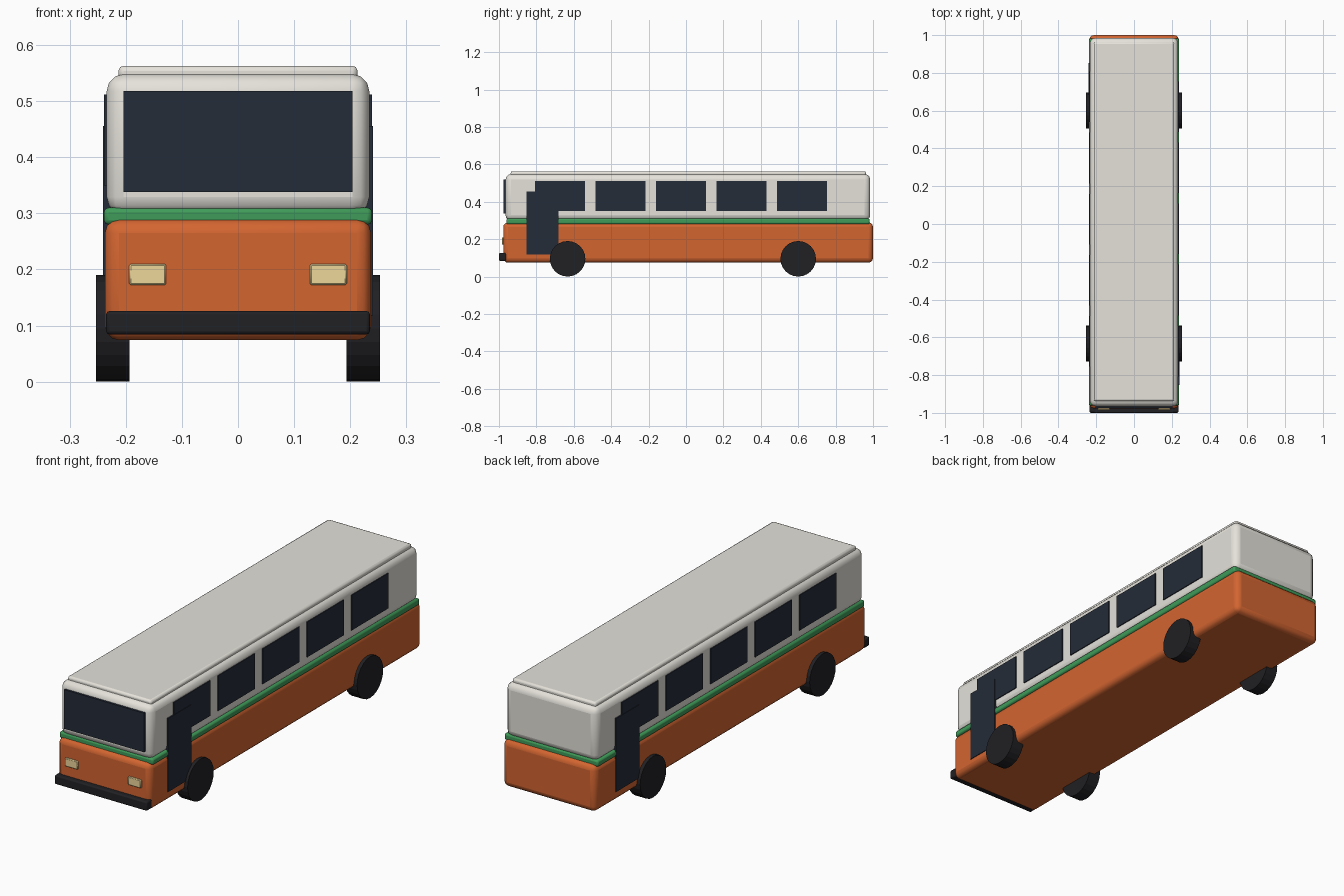
import bpy, math

if "Cube" in bpy.data.objects:
    bpy.data.objects.remove(bpy.data.objects["Cube"])

def material(name, rgb):
    m = bpy.data.materials.new(name)
    m.diffuse_color = (*rgb, 1)
    m.use_nodes = True
    m.node_tree.nodes["Principled BSDF"].inputs["Base Color"].default_value = m.diffuse_color
    return m

ORANGE = material("orange", (0.65, 0.13, 0.03))
CREAM = material("cream", (0.78, 0.76, 0.70))
GREEN = material("green", (0.05, 0.33, 0.10))
GLASS = material("glass", (0.018, 0.025, 0.04))
BLACK = material("black", (0.015, 0.015, 0.018))
LAMP = material("lamp", (0.85, 0.68, 0.33))

def box(name, x, y, z, mat, bevel=0, segments=3):
    """Box from (min, max) ranges, with optional rounded edges."""
    spans = (x, y, z)
    bpy.ops.mesh.primitive_cube_add(size=1, location=[(a + b) / 2 for a, b in spans])
    o = bpy.context.object
    o.name = name
    o.scale = [b - a for a, b in spans]
    bpy.ops.object.transform_apply(location=False, rotation=False, scale=True)
    o.data.materials.append(mat)
    if bevel:
        mod = o.modifiers.new("round", 'BEVEL')
        mod.width = bevel
        mod.segments = segments
        bpy.ops.object.shade_smooth_by_angle(angle=math.radians(35))
    return o

# Body shells
box("lower_body", (-.237, .237), (-.977, 1.0), (.074, .29), ORANGE, .025)
box("upper_body", (-.234, .234), (-.965, .985), (.299, .548), CREAM, .03)
box("waist_stripe", (-.239, .239), (-.96, .982), (.28, .31), GREEN, .008, 2)
box("roof_cap", (-.213, .213), (-.937, .962), (.535, .563), CREAM, .009, 2)

# Front details
box("windscreen", (-.204, .204), (-.975, -.95), (.338, .518), GLASS)
box("front_bumper", (-.235, .235), (-1.0, -.96), (.084, .126), BLACK, .006, 2)
for s, side in ((-1, "left"), (1, "right")):
    cx = s * .161
    box(side + "_headlight", (cx - .033, cx + .033), (-.985, -.965), (.172, .21), LAMP, .003, 1)

# Side windows and doors: the left side is the right side turned half round
for s, side in ((-1, "left"), (1, "right")):
    def panel(name, outer, y0, y1, z):
        box(side + name, sorted((s * .215, s * outer)), sorted((s * y0, s * y1)), z, GLASS)
    for i in range(5):
        y = -.673 + i * .3235
        panel(f"_window_{i + 1}", .2385, y - .134, y + .134, (.35, .512))
    panel("_door", .2405, -.852, -.682, (.118, .456))

# Wheels
for s, side in ((-1, "left"), (1, "right")):
    for y, end in ((-.633, "front"), (.6, "rear")):
        bpy.ops.mesh.primitive_cylinder_add(vertices=24, radius=.095, depth=.06,
            location=(s * .223, y, .095), rotation=(0, math.pi / 2, 0))
        w = bpy.context.object
        w.name = f"{end}_{side}_wheel"
        w.data.materials.append(BLACK)
